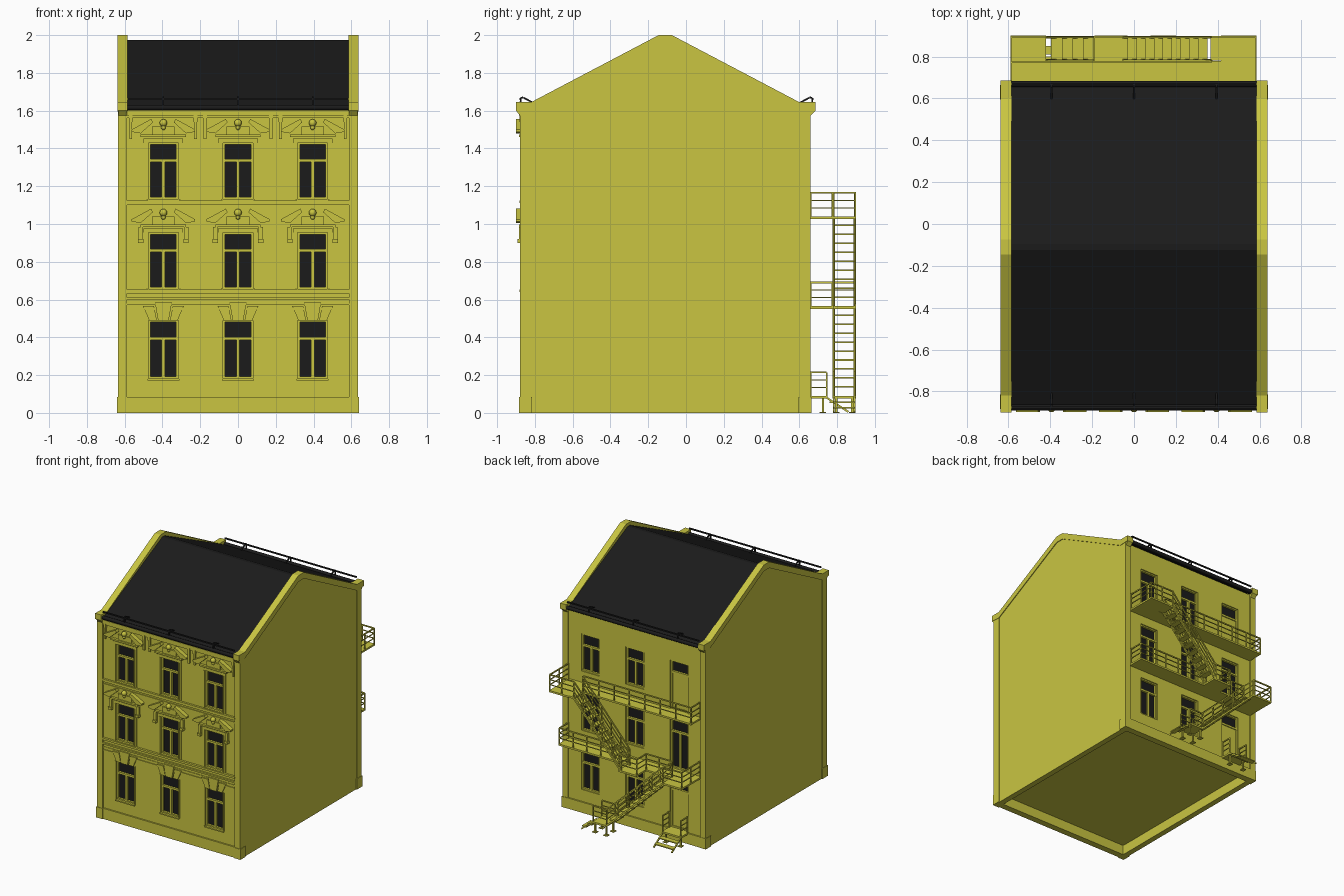
import bpy, bmesh, math
from mathutils import Vector, Matrix

old = bpy.data.objects.get("Cube")
if old:
    bpy.data.objects.remove(old)


def material(name, rgb):
    m = bpy.data.materials.new(name)
    m.use_nodes = True
    m.diffuse_color = (*rgb, 1)
    m.node_tree.nodes["Principled BSDF"].inputs["Base Color"].default_value = (*rgb, 1)
    return m


OCHRE = material("ochre plaster", (0.585, 0.56, 0.053))
DARK = material("dark slate", (0.011, 0.011, 0.011))
WALL = {-1: -0.865, 1: 0.65}          # outer wall plane, front and back
COLUMNS = (-0.395, 0, 0.395)
FLOORS = ((0.18, 0.49), (0.655, 0.955), (1.13, 1.43))


class Part:
    """Collects simple solids in one mesh object."""

    def __init__(self, name, mat):
        self.name, self.mat, self.bm = name, mat, bmesh.new()

    def box(self, x0, x1, y0, y1, z0, z1):
        m = Matrix.Translation(((x0 + x1) / 2, (y0 + y1) / 2, (z0 + z1) / 2))
        bmesh.ops.create_cube(self.bm, size=1, matrix=m @ Matrix.Diagonal(
            (abs(x1 - x0), abs(y1 - y0), abs(z1 - z0), 1)))

    def face_box(self, d, x0, x1, o0, o1, z0, z1):
        # box given by its offsets from the front or back wall plane
        self.box(x0, x1, WALL[d] + d * o0, WALL[d] + d * o1, z0, z1)

    def bar(self, p, q, w=0.008):
        p, q = Vector(p), Vector(q)
        m = Matrix.Translation((p + q) / 2) @ (q - p).to_track_quat("Z", "Y").to_matrix().to_4x4()
        bmesh.ops.create_cube(self.bm, size=1, matrix=m @ Matrix.Diagonal((w, w, (q - p).length, 1)))

    def prism(self, pts, axis, a, b):
        # (y, z) outline pushed along x, or (x, z) outline pushed along y
        def at(p, t):
            return (t, p[0], p[1]) if axis == "x" else (p[0], t, p[1])
        f = self.bm.faces.new([self.bm.verts.new(at(p, a)) for p in pts])
        new = bmesh.ops.extrude_face_region(self.bm, geom=[f])["geom"]
        move = Vector((b - a, 0, 0) if axis == "x" else (0, b - a, 0))
        bmesh.ops.translate(self.bm, vec=move, verts=[v for v in new if isinstance(v, bmesh.types.BMVert)])

    def finish(self, smooth=False):
        bmesh.ops.recalc_face_normals(self.bm, faces=self.bm.faces)
        me = bpy.data.meshes.new(self.name)
        self.bm.to_mesh(me)
        self.bm.free()
        me.materials.append(self.mat)
        ob = bpy.data.objects.new(self.name, me)
        bpy.context.collection.objects.link(ob)
        if smooth:
            me.shade_smooth()
        return ob


# Gable walls with raised coping, corner strips and corner bases
gable = Part("gable_walls", OCHRE)
slope = [(-0.82, 1.645), (-0.145, 2), (-0.075, 2), (0.6, 1.645)]
outline = [(-0.88, 0), (-0.88, 1.575), (-0.9, 1.6), (-0.9, 1.645), *slope,
           (0.685, 1.645), (0.685, 1.6), (0.66, 1.575), (0.66, 0)]
coping = [(-0.9, 1.6), (-0.9, 1.645), *slope, (0.685, 1.645), (0.685, 1.6)]
coping += [(y, z - 0.05) for y, z in reversed(slope)]
for s in (-1, 1):
    gable.prism(outline, "x", s * 0.587, s * 0.632)
    gable.prism(coping, "x", s * 0.585, s * 0.638)
    for ya, yb in ((-0.88, -0.82), (0.6, 0.66)):
        gable.box(s * 0.6, s * 0.636, ya, yb, 0, 1.6)
        gable.box(s * 0.585, s * 0.64, ya - 0.004, yb + 0.004, 0, 0.085)
gable.finish()

# Front and back walls, built as piers and spandrels round the openings
for d, label in ((-1, "front_wall"), (1, "back_wall")):
    wall = Part(label, OCHRE)
    edges = [-0.59] + [c + k for c in COLUMNS for k in (-0.08, 0.08)] + [0.59]
    for x0, x1 in zip(edges[::2], edges[1::2]):
        wall.face_box(d, x0, x1, -0.04, 0, 0.005, 1.6)
    for c in COLUMNS:
        z = 0.005
        for i, (z0, z1) in enumerate(FLOORS):
            if d == 1 and c < 0:
                z0 = (0.09, 0.565, 1.04)[i]
            wall.face_box(d, c - 0.08, c + 0.08, -0.04, 0, z, z0)
            z = z1
        wall.face_box(d, c - 0.08, c + 0.08, -0.04, 0, z, 1.6)
    wall.face_box(d, -0.59, 0.59, -0.04, 0.012, 0, 0.085)
    wall.finish()

floor = Part("ground_slab", OCHRE)
floor.box(-0.59, 0.59, -0.83, 0.62, 0.078, 0.09)
floor.finish()

# Windows and doors
glass, frames, leaves = Part("window_glass", DARK), Part("window_frames", OCHRE), Part("back_doors", OCHRE)
for d in (-1, 1):
    for c in COLUMNS:
        for i, (z0, z1) in enumerate(FLOORS):
            door = d == 1 and c < 0
            if door:
                z0 = (0.09, 0.565, 1.04)[i]
            split = z1 - 0.095
            glass.face_box(d, c - 0.08, c + 0.08, -0.035, -0.025, z0, z1)
            for s in (-1, 1):
                frames.face_box(d, c + s * 0.08, c + s * 0.068, -0.027, -0.01, z0, z1)
            for a, b in ((z0, z0 + 0.012), (split - 0.008, split + 0.008), (z1 - 0.01, z1)):
                frames.face_box(d, c - 0.08, c + 0.08, -0.027, -0.008, a, b)
            if door and i != 1:
                leaves.face_box(d, c - 0.068, c + 0.068, -0.027, -0.015, z0, split)
            else:
                frames.face_box(d, c - 0.009, c + 0.009, -0.027, -0.009, z0, split)
            if d == -1:
                frames.face_box(d, c - 0.085, c + 0.085, -0.01, 0.01, z0 - 0.008, z0 + 0.002)
for p in (glass, frames, leaves):
    p.finish()

# Front cornices and string courses
trim = Part("front_cornices", OCHRE)
for z0, z1, out in ((0.545, 0.555, 0.006), (0.57, 0.58, 0.008), (0.58, 0.6, 0.004), (0.6, 0.612, 0.014),
                    (0.632, 0.64, 0.01), (0.64, 0.652, 0.017),
                    (1.075, 1.085, 0.007), (1.1, 1.112, 0.01), (1.112, 1.125, 0.016),
                    (1.56, 1.575, 0.01), (1.575, 1.6, 0.018)):
    trim.face_box(-1, -0.588, 0.588, -0.01, out, z0, z1)
for x in (0.175, 0.225, 0.568):
    for s in (-1, 1):
        trim.face_box(-1, s * x - 0.007, s * x + 0.007, 0, 0.013, 1.45, 1.575)
        trim.face_box(-1, s * x - 0.01, s * x + 0.01, 0, 0.016, 1.54, 1.575)
trim.finish()

# Window surrounds: keystones below, broken pediments above
hood, balls = Part("window_surrounds", OCHRE), Part("pediment_balls", OCHRE)
y0 = WALL[-1]
for c in COLUMNS:
    z0, z1 = FLOORS[0]
    hood.prism([(c - 0.028, z1), (c + 0.028, z1), (c + 0.045, 0.585), (c - 0.045, 0.585)], "y", y0, y0 - 0.015)
    for s in (-1, 1):
        hood.prism([(c + s * a, z) for a, z in ((0.035, z1), (0.075, z1), (0.108, 0.565), (0.05, 0.565))],
                   "y", y0, y0 - 0.01)
        hood.face_box(-1, c + s * 0.08, c + s * 0.09, 0, 0.005, z0, z1)
    for i in (1, 2):
        z0, z1 = FLOORS[i]
        hood.face_box(-1, c - 0.105, c + 0.105, 0, 0.008, z1, z1 + 0.022)
        hood.face_box(-1, c - 0.12, c + 0.12, 0, 0.02, z1 + 0.03, z1 + 0.043)
        hood.face_box(-1, c - 0.06, c + 0.06, 0, 0.01, z1 + 0.043, z1 + 0.085)
        for s in (-1, 1):
            hood.face_box(-1, c + s * 0.08, c + s * 0.09, 0, 0.01, z0, z1)
            hood.face_box(-1, c + s * 0.09, c + s * 0.105, 0, 0.006, z0, z1 + 0.022)
            hood.prism([(c + s * a, z1 + h) for a, h in ((0.12, 0.05), (0.168, 0.058), (0.168, 0.07),
                        (0.065, 0.126), (0.055, 0.108))], "y", y0, y0 - 0.034)
            if i == 1:
                hood.face_box(-1, c + s * 0.108, c + s * 0.132, 0, 0.018, z1 - 0.04, z1 + 0.03)
                hood.face_box(-1, c + s * 0.106, c + s * 0.134, 0, 0.028, z1 - 0.055, z1 - 0.035)
        for r, h in ((0.02, 0.105), (0.012, 0.08)):
            bmesh.ops.create_uvsphere(balls.bm, u_segments=12, v_segments=8, radius=r,
                                      matrix=Matrix.Translation((c, y0 - 0.015, z1 + h)))
hood.finish()
balls.finish(True)

# Roof, gutters and snow guards
roof, guard, gutter = Part("roof", DARK), Part("snow_guards", DARK), Part("gutters", DARK)
top = [(-0.88, 1.612), (-0.125, 1.975), (-0.095, 1.975), (0.665, 1.612)]
roof.prism(top + [(y, z - 0.012) for y, z in reversed(top)], "x", -0.587, 0.587)
for d, ye in ((-1, -0.877), (1, 0.67)):
    bmesh.ops.create_cone(gutter.bm, cap_ends=True, segments=12, radius1=0.014, radius2=0.014, depth=1.17,
                          matrix=Matrix.Translation((0, ye, 1.617)) @ Matrix.Rotation(math.pi / 2, 4, "Y"))
    guard.bar((-0.585, ye, 1.662), (0.585, ye, 1.662), 0.01)
    for x in COLUMNS:
        path = [(ye, 1.61), (ye - d * 0.002, 1.668), (ye - d * 0.015, 1.67), (ye - d * 0.07, 1.64)]
        for a, b in zip(path, path[1:]):
            guard.bar((x, *a), (x, *b), 0.009)
roof.finish()
guard.finish()
ob = gutter.finish(True)
ob.data.set_sharp_from_angle(angle=math.radians(40))

# Back fire escape: decks, flights, railings
decks, rails = Part("escape_decks", OCHRE), Part("escape_railings", OCHRE)


def railing(*pts):
    for p, q in zip(pts, pts[1:]):
        p, q = Vector(p), Vector(q)
        for h in (0.045, 0.085, 0.125):
            up = Vector((0, 0, h))
            rails.bar(p + up, q + up, 0.009 if h > 0.1 else 0.006)
        n = max(1, round((q - p).length / 0.13))
        for k in range(n + 1):
            b = p.lerp(q, k / n)
            rails.bar(b, b + Vector((0, 0, 0.125)), 0.008)


def flight(xa, za, xb, zb, steps):
    half = abs(xb - xa) / steps * 0.55
    for k in range(1, steps):
        t = k / steps
        x, z = xa + (xb - xa) * t, za + (zb - za) * t
        decks.box(x - half, x + half, 0.785, 0.89, z - 0.004, z + 0.004)
    for y in (0.782, 0.893):
        decks.bar((xa, y, za - 0.005), (xb, y, zb - 0.005), 0.013)
        railing((xa, y, za), (xb, y, zb))


MID, TOP, LOW, I, O = 0.565, 1.04, 0.09, 0.775, 0.895
for x0, x1, ya, yb, z in ((-0.59, 0.585, 0.65, 0.78, MID), (-0.59, -0.42, 0.78, 0.9, MID), (-0.19, -0.03, 0.78, 0.9, MID),
                          (-0.59, 0.585, 0.65, 0.78, TOP), (0.415, 0.585, 0.78, 0.9, TOP),
                          (0.08, 0.2, I, 0.9, LOW), (-0.48, -0.31, 0.65, 0.75, LOW)):
    decks.box(x0, x1, ya, yb, z - 0.014, z)
flight(0.08, LOW, -0.42, MID, 10)
flight(-0.05, MID, 0.37, TOP, 10)
decks.box(0.365, 0.42, 0.782, 0.895, TOP - 0.014, TOP)
railing((-0.587, 0.66, MID), (-0.587, O, MID), (-0.42, O, MID))
railing((-0.42, I, MID), (-0.19, I, MID), (-0.19, O, MID), (-0.03, O, MID))
railing((-0.03, I, MID), (0.582, I, MID), (0.582, 0.66, MID))
railing((-0.587, 0.66, TOP), (-0.587, I, TOP), (0.37, I, TOP))
railing((0.37, O, TOP), (0.582, O, TOP), (0.582, 0.66, TOP))

# Bottom landing and door stoop with their steps and feet
for y in (0.782, 0.893):
    railing((0.08, y, LOW), (0.2, y, LOW))
    decks.bar((0.2, y, 0.08), (0.3, y, 0.005), 0.01)
for x in (-0.475, -0.315):
    railing((x, 0.66, LOW), (x, 0.745, LOW))
    decks.bar((x, 0.745, 0.08), (x, 0.86, 0.005), 0.01)
for k in (1, 2):
    z = LOW - 0.03 * k
    decks.box(0.16 + 0.05 * k, 0.2 + 0.05 * k, 0.782, 0.893, z - 0.008, z)
    decks.box(-0.475, -0.315, 0.71 + 0.05 * k, 0.75 + 0.05 * k, z - 0.008, z)
for x, y in [(a, b) for a in (0.09, 0.19) for b in (0.795, 0.88)] + [(-0.46, 0.725), (-0.33, 0.725)]:
    decks.bar((x, y, 0), (x, y, LOW), 0.012)
    decks.box(x - 0.017, x + 0.017, y - 0.017, y + 0.017, 0, 0.006)
decks.finish()
rails.finish()
